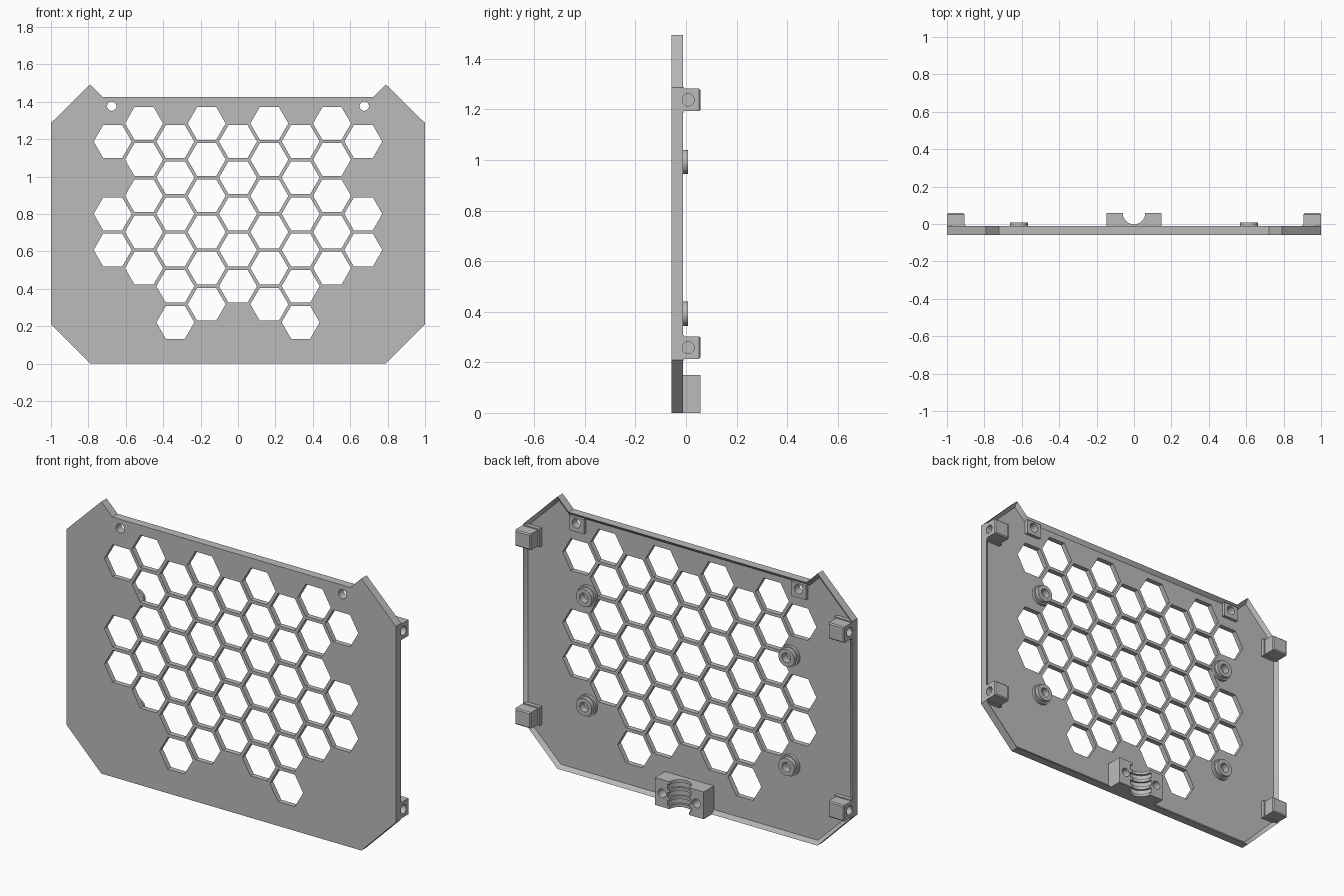
import bpy, bmesh, math
from mathutils import Matrix, Vector

if "Cube" in bpy.data.objects:
    bpy.data.objects.remove(bpy.data.objects["Cube"])

grey = bpy.data.materials.new("plain grey")
grey.use_nodes = True
COLOUR = (0.5, 0.5, 0.5, 1)
grey.diffuse_color = COLOUR
grey.node_tree.nodes["Principled BSDF"].inputs["Base Color"].default_value = COLOUR

FRONT, FLOOR, RIM, BACK = -0.058, -0.03, -0.012, 0.058


def finish(bm, name):
    bmesh.ops.recalc_face_normals(bm, faces=bm.faces)
    mesh = bpy.data.meshes.new(name)
    bm.to_mesh(mesh)
    bm.free()
    mesh.materials.append(grey)
    obj = bpy.data.objects.new(name, mesh)
    bpy.context.collection.objects.link(obj)
    return obj


def add_box(bm, x, y, z, bevel=0):
    """Box between the given (min, max) pairs."""
    size = [b - a for a, b in (x, y, z)]
    mid = [(a + b) / 2 for a, b in (x, y, z)]
    new = bmesh.ops.create_cube(bm, size=1, matrix=Matrix.Translation(mid) @ Matrix.Diagonal((*size, 1)))
    if bevel:
        edges = {e for v in new["verts"] for e in v.link_edges
                 if all(w.co.y > mid[1] for w in e.verts)}
        bmesh.ops.bevel(bm, geom=list(edges), offset=bevel, segments=1, affect='EDGES')


def add_rod(bm, start, end, radius, sides=32):
    """Cylinder or prism between two points."""
    start, end = Vector(start), Vector(end)
    axis = end - start
    turn = axis.to_track_quat('Z', 'Y').to_matrix().to_4x4()
    bmesh.ops.create_cone(bm, cap_ends=True, segments=sides, radius1=radius, radius2=radius,
                          depth=axis.length, matrix=Matrix.Translation((start + end) / 2) @ turn)


def cut(obj, bm):
    """Subtract the cutter from the object and remove the cutter."""
    cutter = finish(bm, "cutter")
    cutter.hide_render = True
    mod = obj.modifiers.new("cut", 'BOOLEAN')
    mod.operation, mod.solver, mod.object = 'DIFFERENCE', 'EXACT', cutter
    bpy.context.view_layer.update()
    graph = bpy.context.evaluated_depsgraph_get()
    mesh = bpy.data.meshes.new_from_object(obj.evaluated_get(graph))
    obj.modifiers.clear()
    obj.data = mesh
    bpy.data.objects.remove(cutter)


# Plate with eared outline and a shallow recess inside a raised rim
half = [(0.79, 0), (1, 0.21), (1, 1.287), (0.79, 1.494), (0.723, 1.427)]
outline = half + [(-x, z) for x, z in reversed(half)]
bm = bmesh.new()
face = bm.faces.new([bm.verts.new((x, FRONT, z)) for x, z in outline])
ext = bmesh.ops.extrude_face_region(bm, geom=[face], use_keep_orig=True)
for v in ext["geom"]:
    if isinstance(v, bmesh.types.BMVert):
        v.co.y = RIM
bmesh.ops.recalc_face_normals(bm, faces=bm.faces)
back = [f for f in bm.faces if f.normal.y > 0.9]
bmesh.ops.inset_region(bm, faces=back, thickness=0.02, use_even_offset=True)
for v in back[0].verts:
    v.co.y = FLOOR
plate = finish(bm, "grille_plate")

# Honeycomb openings: top centre and skipped rows for each column
PITCH = 0.1675
ROW = PITCH * 2 / math.sqrt(3)
columns = {0: range(5), 1: range(6), 2: range(6), 3: range(5), 4: (0, 2, 3)}
bm = bmesh.new()
for col, rows in columns.items():
    for side in ((1, -1) if col else (1,)):
        for row in rows:
            x = side * col * PITCH
            z = 1.188 + (ROW / 2 if col % 2 else 0) - row * ROW
            new = bmesh.ops.create_cone(bm, cap_ends=True, segments=6, radius1=0.1015, radius2=0.1015, depth=0.3,
                                        matrix=Matrix.Translation((x, 0, z)) @ Matrix.Rotation(math.pi / 2, 4, 'X'))
            # Turn the hexagon so that points face sideways
            vs = new["verts"]
            if max(v.co.x for v in vs) - x < 0.095:
                bmesh.ops.rotate(bm, verts=vs, cent=(x, 0, z), matrix=Matrix.Rotation(math.pi / 6, 3, 'Y'))
for side in (1, -1):
    add_rod(bm, (side * 0.675, -0.2, 1.377), (side * 0.675, 0.2, 1.377), 0.025)
cut(plate, bm)

parts = [plate]
for side, label in ((1, "left"), (-1, "right")):
    # Pad around the upper screw hole
    bm = bmesh.new()
    add_box(bm, sorted((side * 0.63, side * 0.72)), (FLOOR - 0.005, RIM - 0.0005), (1.33, 1.41))
    pad = finish(bm, f"{label}_screw_pad")
    bm = bmesh.new()
    add_rod(bm, (side * 0.675, -0.2, 1.377), (side * 0.675, 0.2, 1.377), 0.025)
    cut(pad, bm)
    parts.append(pad)

    # Stepped mounting bosses with blind holes
    for z, level in ((0.992, "upper"), (0.392, "lower")):
        x = side * 0.615
        bm = bmesh.new()
        add_rod(bm, (x, FLOOR - 0.002, z), (x, RIM - 0.002, z), 0.057, 40)
        boss_foot = finish(bm, f"{level}_{label}_boss_foot")
        bm = bmesh.new()
        add_rod(bm, (x, FLOOR - 0.002, z), (x, 0.008, z), 0.048, 40)
        boss = finish(bm, f"{level}_{label}_boss")
        for obj in (boss_foot, boss):
            bm = bmesh.new()
            add_rod(bm, (x, FLOOR, z), (x, 0.1, z), 0.026)
            cut(obj, bm)
            parts.append(obj)

    # Side fixing blocks with a hole in the outer face
    for z, level in ((1.238, "upper"), (0.258, "lower")):
        bm = bmesh.new()
        add_box(bm, sorted((side * 0.905, side)), (FLOOR - 0.002, BACK), (z - 0.044, z + 0.044), 0.006)
        block = finish(bm, f"{level}_{label}_block")
        bm = bmesh.new()
        add_rod(bm, (side * 0.93, 0.008, z), (side * 1.1, 0.008, z), 0.024)
        cut(block, bm)
        bm = bmesh.new()
        add_box(bm, sorted((side * 0.897, side * 0.995)), (FLOOR - 0.002, RIM + 0.004), (z - 0.05, z + 0.05))
        foot = finish(bm, f"{level}_{label}_block_foot")
        bm = bmesh.new()
        add_rod(bm, (side * 0.93, 0.008, z), (side * 1.1, 0.008, z), 0.024)
        cut(foot, bm)
        parts += [block, foot]

# Cable clamp with a ribbed half-round channel and two screw holes
bm = bmesh.new()
add_box(bm, (-0.148, 0.148), (FLOOR - 0.002, BACK), (0, 0.15))
clamp = finish(bm, "cable_clamp")
cuts = [((0, BACK, -0.1), (0, BACK, 0.3), 0.06)]
cuts += [((0, BACK, z - 0.014), (0, BACK, z + 0.014), 0.072) for z in (0.03, 0.075, 0.12)]
cuts += [((x, -0.02, 0.075), (x, 0.2, 0.075), 0.024) for x in (-0.105, 0.105)]
for start, end, radius in cuts:
    bm = bmesh.new()
    add_rod(bm, start, end, radius, 48)
    cut(clamp, bm)
parts.append(clamp)

# Smooth round walls, keep edges sharp
bpy.ops.object.select_all(action='DESELECT')
for obj in parts:
    obj.select_set(True)
bpy.context.view_layer.objects.active = plate
bpy.ops.object.shade_smooth_by_angle(angle=math.radians(30))
